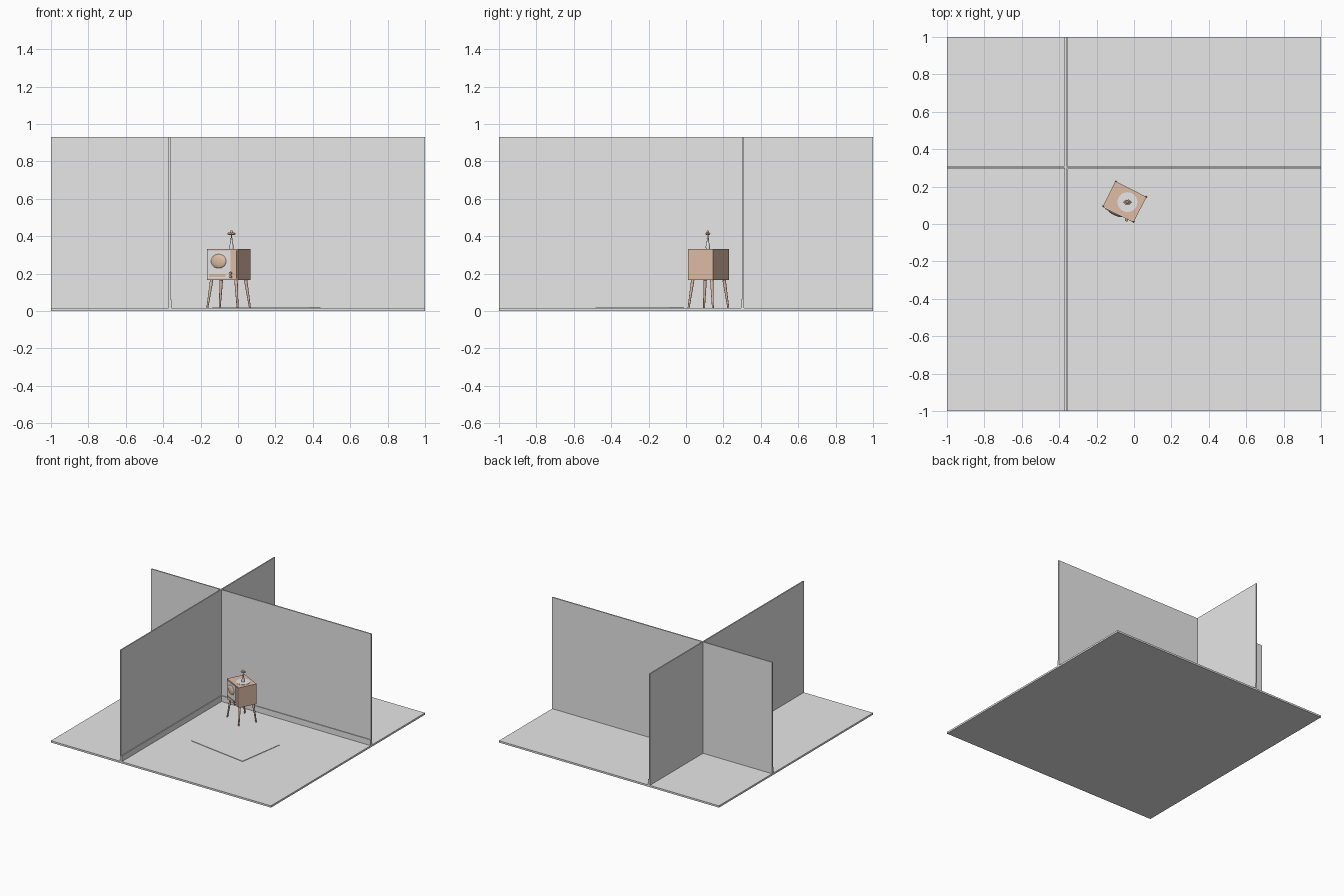
import bpy
import bmesh
import math
from mathutils import Matrix, Vector

cube = bpy.data.objects.get("Cube")
if cube:
    bpy.data.objects.remove(cube, do_unlink=True)


def material(name, color):
    mat = bpy.data.materials.new(name)
    mat.use_nodes = True
    mat.diffuse_color = (*color, 1)
    mat.node_tree.nodes["Principled BSDF"].inputs["Base Color"].default_value = (*color, 1)
    return mat


GREY = material("plain grey", (0.8, 0.8, 0.8))
TAN = material("warm tan", (0.74, 0.51, 0.39))
WORLD = Matrix.Identity(4)
FLOOR = 0.015


def finish(name, bm, mat, frame=WORLD, smooth=False):
    bm.transform(frame)
    bmesh.ops.recalc_face_normals(bm, faces=bm.faces)
    mesh = bpy.data.meshes.new(name)
    bm.to_mesh(mesh)
    bm.free()
    mesh.materials.append(mat)
    obj = bpy.data.objects.new(name, mesh)
    bpy.context.collection.objects.link(obj)
    if smooth:
        bpy.ops.object.select_all(action="DESELECT")
        obj.select_set(True)
        bpy.context.view_layer.objects.active = obj
        bpy.ops.object.shade_smooth_by_angle(angle=math.radians(40))
    return obj


def box(name, low, high, mat, frame=WORLD):
    low, high = Vector(low), Vector(high)
    bm = bmesh.new()
    bmesh.ops.create_cube(bm, size=1, matrix=Matrix.Translation((low + high) / 2)
                          @ Matrix.Diagonal((*(high - low), 1)))
    return finish(name, bm, mat, frame)


def rod(name, start, end, r1, r2, mat, frame=WORLD, sides=12):
    start, end = Vector(start), Vector(end)
    axis = end - start
    turn = axis.to_track_quat("Z", "Y").to_matrix().to_4x4()
    bm = bmesh.new()
    bmesh.ops.create_cone(bm, cap_ends=True, segments=sides, radius1=r1, radius2=r2,
                          depth=axis.length,
                          matrix=Matrix.Translation((start + end) / 2) @ turn)
    return finish(name, bm, mat, frame, True)


def ball(name, center, radii, mat, frame=WORLD):
    bm = bmesh.new()
    bmesh.ops.create_uvsphere(bm, u_segments=24, v_segments=12, radius=1,
                              matrix=Matrix.Translation(center) @ Matrix.Diagonal((*radii, 1)))
    return finish(name, bm, mat, frame, True)


def lathe(name, profile, mat, frame=WORLD, sides=16):
    bm = bmesh.new()
    verts = [bm.verts.new((r, 0, z)) for r, z in profile]
    edges = [bm.edges.new(pair) for pair in zip(verts, verts[1:])]
    bmesh.ops.spin(bm, geom=verts + edges, axis=(0, 0, 1), cent=(0, 0, 0),
                   angle=math.tau, steps=sides)
    bmesh.ops.remove_doubles(bm, verts=bm.verts, dist=1e-5)
    return finish(name, bm, mat, frame, True)


# Room: floor, two crossing walls and their skirting boards
box("floor", (-1, -1, 0), (1, 1, FLOOR), GREY)
box("side_wall", (-0.372, -1, FLOOR), (-0.362, 1, 0.93), GREY)
box("back_wall", (-1, 0.3, FLOOR), (1, 0.31, 0.93), GREY)
box("side_skirting", (-0.362, -1, FLOOR), (-0.356, 1, 0.062), GREY)
box("back_skirting", (-1, 0.294, FLOOR), (1, 0.3, 0.062), GREY)

# Rug, turned a little on the floor
rug_frame = Matrix.Translation((0.15, -0.247, FLOOR)) @ Matrix.Rotation(math.radians(-8.6), 4, "Z")
box("rug", (-0.263, -0.2, 0), (0.263, 0.2, 0.004), GREY, rug_frame)

# Television cabinet
tv = Matrix.Translation((-0.05, 0.12, 0)) @ Matrix.Rotation(math.radians(-27), 4, "Z")
W, D, BOTTOM, TOP = 0.093, 0.075, 0.165, 0.33
box("cabinet", (-W, -D, BOTTOM), (W, D, TOP), TAN, tv)

# Front: panel, bulging screen, speaker bar, control strip and knobs
box("front_panel", (-0.086, -D - 0.004, 0.173), (0.05, -D, 0.323), GREY, tv)
ball("screen", (-0.02, -D - 0.003, 0.266), (0.046, 0.012, 0.038), TAN, tv)
box("speaker_bar", (-0.076, -D - 0.008, 0.181), (0.022, -D - 0.003, 0.198), TAN, tv)
box("control_strip", (0.054, -D - 0.004, 0.173), (0.087, -D, 0.323), TAN, tv)
for i, z in enumerate((0.183, 0.202)):
    rod(f"knob_{i + 1}", (0.053, -D - 0.003, z), (0.053, -D - 0.015, z), 0.008, 0.007, TAN, tv)

# Splayed tapered legs
for side, sx in (("right", -1), ("left", 1)):
    for end, sy in (("front", -1), ("back", 1)):
        rod(f"{end}_{side}_leg", (sx * 0.091, sy * 0.073, FLOOR),
            (sx * 0.073, sy * 0.057, BOTTOM), 0.005, 0.009, TAN, tv)

# Round mat, vase and flower on the cabinet
top = Matrix.Translation((-0.035, 0.117, TOP))
rod("round_mat", (0, 0, 0), (0, 0, 0.002), 0.053, 0.053, GREY, top, 32)
lathe("vase", [(0, 0.002), (0.011, 0.002), (0.012, 0.015), (0.007, 0.035),
               (0.005, 0.055), (0.007, 0.06), (0, 0.06)], GREY, top)
rod("flower_stem", (0, 0, 0.058), (0, 0, 0.085), 0.002, 0.002, TAN, top, 8)
ball("flower_center", (0, 0, 0.09), (0.009, 0.007, 0.011), TAN, top)
for i in range(6):
    a = math.tau * i / 6
    ball(f"petal_{i + 1}", (0.013 * math.cos(a), 0.008 * math.sin(a), 0.083),
         (0.009, 0.006, 0.006), TAN, top)
